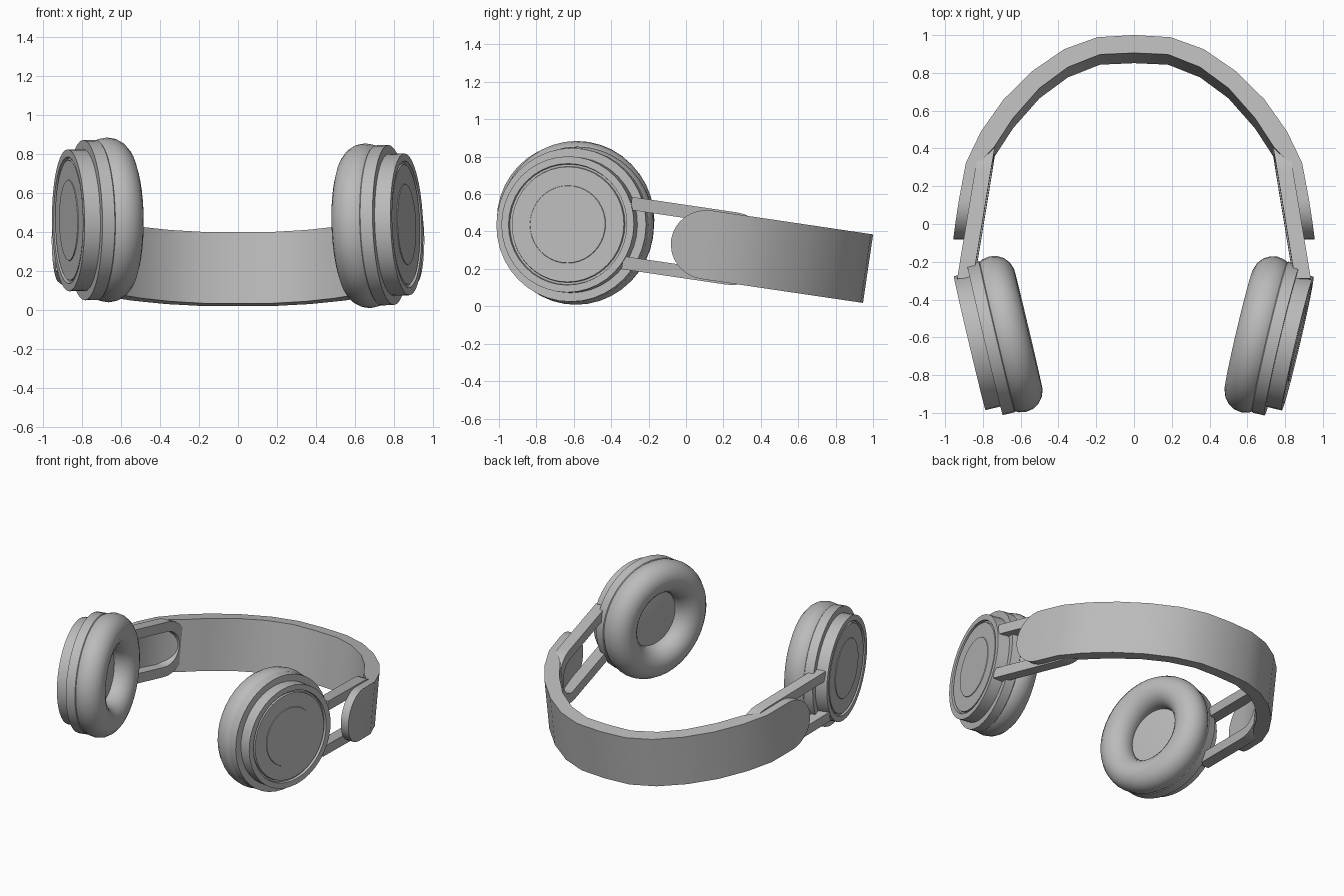
import bpy, bmesh, math
from mathutils import Matrix, Vector

if "Cube" in bpy.data.objects:
    bpy.data.objects.remove(bpy.data.objects["Cube"])

grey = bpy.data.materials.new("plain grey")
grey.use_nodes = True
grey.diffuse_color = (0.5, 0.5, 0.5, 1)
grey.node_tree.nodes["Principled BSDF"].inputs["Base Color"].default_value = grey.diffuse_color


def finish(bm, name, matrix, angle=35):
    """Turn a bmesh into a shaded, placed object."""
    bmesh.ops.remove_doubles(bm, verts=bm.verts, dist=0.0005)
    bmesh.ops.recalc_face_normals(bm, faces=bm.faces)
    mesh = bpy.data.meshes.new(name)
    bm.to_mesh(mesh)
    bm.free()
    mesh.materials.append(grey)
    obj = bpy.data.objects.new(name, mesh)
    bpy.context.collection.objects.link(obj)
    obj.matrix_world = matrix
    bpy.ops.object.select_all(action="DESELECT")
    obj.select_set(True)
    bpy.context.view_layer.objects.active = obj
    bpy.ops.object.shade_smooth_by_angle(angle=math.radians(angle))
    return obj


def loft(rings, closed=False):
    """Bridge equal rings of points; cap the ends unless closed."""
    bm = bmesh.new()
    loops = [[bm.verts.new(p) for p in ring] for ring in rings]
    n = len(loops[0])
    pairs = list(zip(loops, loops[1:]))
    if closed:
        pairs.append((loops[-1], loops[0]))
    else:
        bm.faces.new(loops[0])
        bm.faces.new(loops[-1])
    for a, b in pairs:
        for i in range(n):
            j = (i + 1) % n
            bm.faces.new((a[i], a[j], b[j], b[i]))
    return bm


def lathe(profile, steps):
    """Spin (radius, height) points around the local z axis."""
    bm = bmesh.new()
    verts = [bm.verts.new((r, 0, h)) for r, h in profile]
    edges = [bm.edges.new(pair) for pair in zip(verts, verts[1:])]
    bmesh.ops.spin(bm, geom=verts + edges, cent=(0, 0, 0), axis=(0, 0, 1),
                   angle=math.tau, steps=steps, use_merge=True)
    return bm


# Tilted frame shared by the headband and the arms
tilt = Matrix.Translation((0, 0, 0.345)) @ Matrix.Rotation(math.radians(-8.4), 4, "X")
HALF = 0.185

# Headband: outer and inner outline of one half, from the crown down to the tab
outer = [(0, .984), (.195, .972), (.37, .908), (.54, .79), (.69, .64), (.81, .468), (.89, .3)]
inner = [(0, .888), (.18, .88), (.35, .812), (.5, .7), (.64, .54), (.74, .385), (.82, .3)]
heights = [HALF] * len(outer)

# Rounded tab at the end of the band, lying outside the arm
for i in range(9):
    a = math.pi / 2 * i / 8
    s = 0.11 - 0.19 * math.sin(a)
    outer.append((0.943 - 0.16 * s, s))
    inner.append((0.882 - 0.16 * s, s))
    heights.append(max(HALF * math.cos(a), 0.004))

half = [[(o[0], o[1], h), (o[0], o[1], -h), (i[0], i[1], -h), (i[0], i[1], h)]
        for o, i, h in zip(outer, inner, heights)]
other = [[(-x, y, z) for x, y, z in ring] for ring in half[:0:-1]]
finish(loft(other + half), "headband", tilt)


def make_arm(side, name):
    """Two prongs joined by a round end inside the band."""
    radius, centre, end = 0.16, 0.25, -0.32
    path = [(end, radius, 0, 1)]
    for i in range(17):
        a = math.pi * i / 16
        path.append((centre + radius * math.sin(a), radius * math.cos(a), math.sin(a), math.cos(a)))
    path.append((end, -radius, 0, -1))
    rings = []
    for s, z, ns, nz in path:
        ring = []
        for w, t in ((1, 1), (1, -1), (-1, -1), (-1, 1)):
            y = s + ns * w * 0.035
            ring.append((side * (0.842 - 0.163 * y + t * 0.042), y, z + nz * w * 0.035))
        rings.append(ring)
    finish(loft(rings), name, tilt)


def make_cup(label, centre, axis):
    """Ear cup whose local z axis points outward from the head."""
    place = Matrix.Translation(centre) @ Vector(axis).to_track_quat("Z", "Y").to_matrix().to_4x4()

    # Ear cushion
    rings = []
    for i in range(40):
        a = math.tau * i / 40
        ring = []
        for j in range(18):
            b = math.tau * j / 18
            r = 0.31 + 0.113 * math.cos(b)
            ring.append((r * math.cos(a), r * math.sin(a), 0.113 * math.sin(b)))
        rings.append(ring)
    finish(loft(rings, closed=True), label + "_ear_cushion", place, 60)

    # Backing plate with the speaker disc in the middle of the cushion
    flange = [(0, .02), (.3, .02), (.395, .045), (.411, .06), (.411, .125), (0, .125)]
    finish(lathe(flange, 40), label + "_backing_plate", place)

    # Outer shell with a groove and a raised centre disc
    shell = [(0, .11), (.364, .11), (.364, .208), (.325, .208), (.322, .19), (.311, .19),
             (.308, .204), (.208, .204), (.206, .208), (0, .208)]
    finish(lathe(shell, 40), label + "_outer_shell", place)


make_arm(1, "left_arm")
make_arm(-1, "right_arm")
make_cup("left", (0.664, -0.585, 0.431), (0.972, -0.23, 0.035))
make_cup("right", (-0.668, -0.583, 0.461), (-0.972, -0.23, -0.01))
